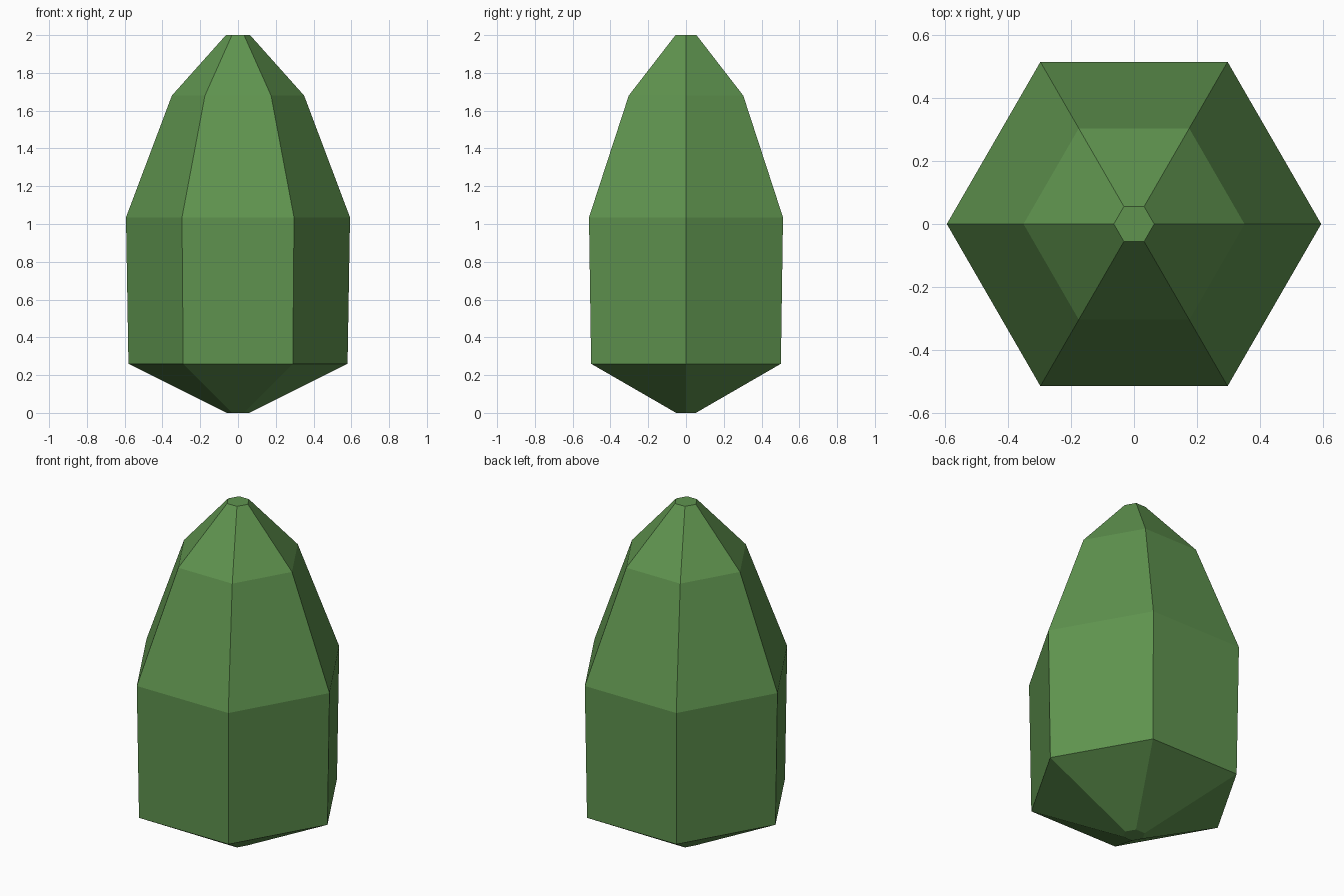
import bpy
import bmesh
from math import cos, sin, tau

cube = bpy.data.objects.get("Cube")
if cube:
    bpy.data.objects.remove(cube, do_unlink=True)

# Leaf green material
green = bpy.data.materials.new("leaf_green")
green.use_nodes = True
color = (0.115, 0.295, 0.078, 1.0)
green.diffuse_color = color
bsdf = next(n for n in green.node_tree.nodes if n.type == 'BSDF_PRINCIPLED')
bsdf.inputs["Base Color"].default_value = color

SIDES = 6
# Foliage profile as (radius, height), from the bottom to the tip
PROFILE = [(0.06, 0.0), (0.58, 0.26), (0.593, 1.035), (0.35, 1.68), (0.064, 2.0)]


def lathe(name, profile, sides, material):
    """Flat-sided closed body built from stacked rings."""
    bm = bmesh.new()
    rings = [[bm.verts.new((r * cos(tau * i / sides), r * sin(tau * i / sides), z))
              for i in range(sides)] for r, z in profile]
    for low, high in zip(rings, rings[1:]):
        for i in range(sides):
            j = (i + 1) % sides
            bm.faces.new((low[i], low[j], high[j], high[i]))
    bm.faces.new(rings[0][::-1])
    bm.faces.new(rings[-1])
    mesh = bpy.data.meshes.new(name)
    bm.to_mesh(mesh)
    bm.free()
    mesh.materials.append(material)
    obj = bpy.data.objects.new(name, mesh)
    bpy.context.collection.objects.link(obj)
    return obj


# Faceted foliage body
lathe("foliage", PROFILE, SIDES, green)
